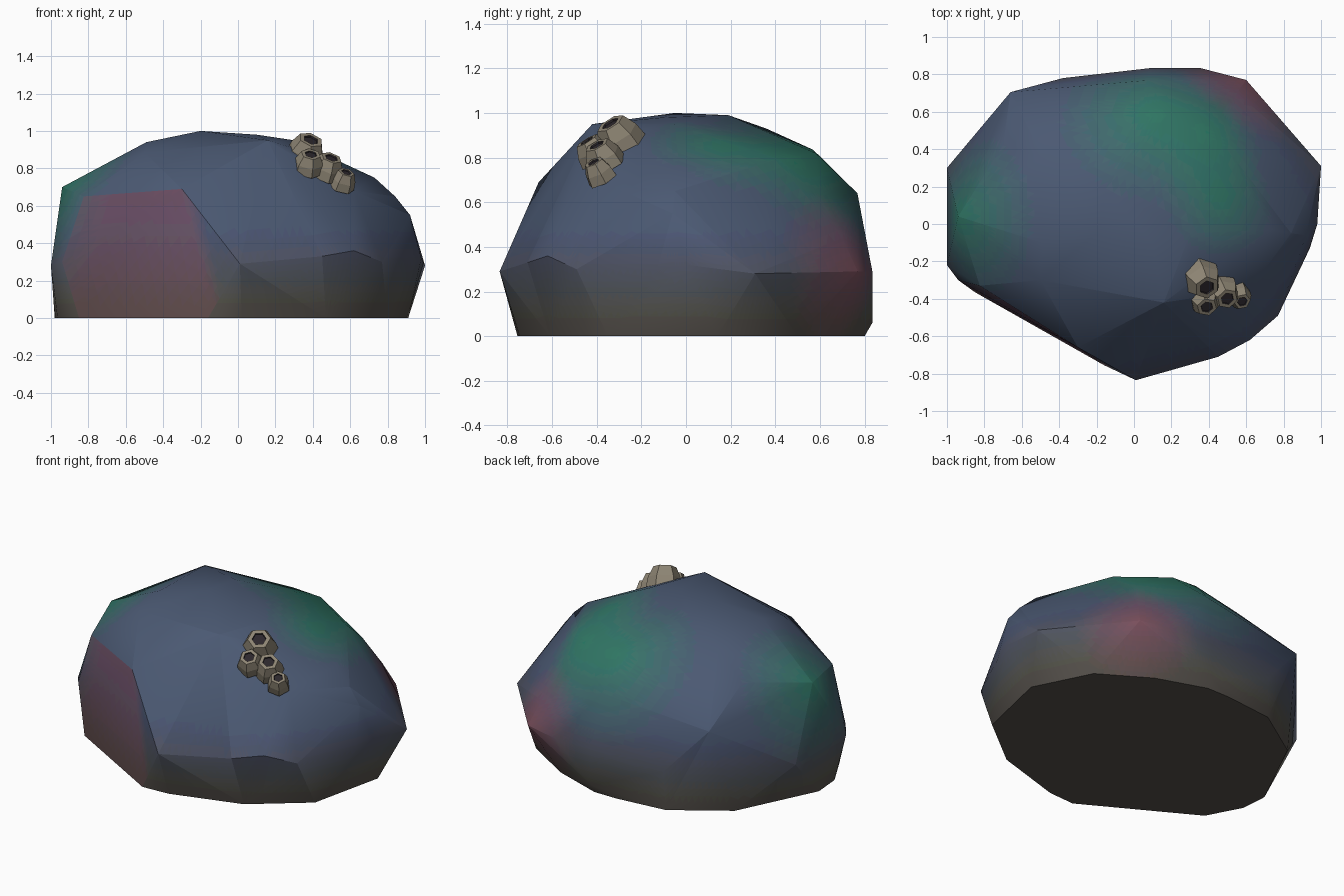
import bpy, bmesh, math
from mathutils import Vector

if "Cube" in bpy.data.objects:
    bpy.data.objects.remove(bpy.data.objects["Cube"])

materials = {}


def material(col):
    """One flat-colour material per quantised colour."""
    key = tuple(round(c / 0.01) for c in col)
    if key not in materials:
        m = bpy.data.materials.new("stone_tint_%d" % len(materials))
        m.diffuse_color = (*[k * 0.01 for k in key], 1)
        m.use_nodes = True
        m.node_tree.nodes["Principled BSDF"].inputs["Base Color"].default_value = m.diffuse_color
        materials[key] = m
    return materials[key]


def slot(mesh, mat):
    i = mesh.materials.find(mat.name)
    if i < 0:
        mesh.materials.append(mat)
        i = len(mesh.materials) - 1
    return i


# ---------- boulder: hull of its main corners ----------
foot = [(-.16, -.755), (.02, -.745), (.47, -.61), (.8, -.35), (.91, .14), (.73, .5), (.42, .69),
        (.1, .8), (-.06, .8), (-.39, .765), (-.73, .54), (-.98, .03), (-.965, -.15), (-.85, -.365)]
upper = [
    # widest belt
    (.01, -.835, .29), (.45, -.71, .33), (.62, -.62, .36), (.77, -.49, .3), (.94, -.13, .3),
    (.98, 0, .32), (1, .31, .28), (.6, .77, .29), (.35, .835, .29), (.1, .835, .06),
    (.1, .835, .29), (-.38, .78, .25), (-.66, .705, .56), (-1, .3, .28), (-1, -.22, .28),
    (-.94, -.3, .3), (-.825, -.33, .65), (-.3, -.66, .69),
    # shoulders
    (-.94, .04, .7), (-.7, .42, .78), (.07, .768, .64), (.92, -.06, .55), (.84, -.05, .65),
    (.73, -.03, .75), (.62, -.35, .68), (.19, .58, .82), (0, .57, .835), (.5, .4, .79),
    (.47, .6, .63), (.55, .7, .44),
    # crown
    (-.49, .36, .93), (-.5, -.3, .885), (-.49, -.1, .94), (-.2, -.05, 1), (-.15, .19, .99),
    (.1, -.1, .98), (.3, -.05, .95), (.16, -.42, .95), (.32, -.3, .9),
]
bm = bmesh.new()
for p in [(x, y, 0) for x, y in foot] + upper:
    bm.verts.new(p)
bmesh.ops.convex_hull(bm, input=bm.verts[:])
bmesh.ops.delete(bm, geom=[v for v in bm.verts if not v.link_faces], context='VERTS')
bmesh.ops.recalc_face_normals(bm, faces=bm.faces[:])
bm.normal_update()


def corner_normal(loop):
    """Average of neighbouring faces that meet at a shallow angle."""
    n0 = loop.face.normal
    total = Vector()
    for l in loop.vert.link_loops:
        if n0.dot(l.face.normal) > math.cos(math.radians(45)):
            total += l.face.normal * l.calc_angle()
    return total.normalized()


def mix(a, b, t):
    t = max(0, min(1, t))
    return [x + (y - x) * t for x, y in zip(a, b)]


SLATE, EARTH = (.07, .095, .17), (.09, .085, .07)
MOSS, ROSE = (.02, .2, .125), (.22, .075, .105)
moss_spots = [((-.94, .04, .7), .5), ((.1, .6, .83), .55), ((.4, .5, .8), .4), ((.47, .15, .87), .35)]


def tint(p, n):
    c = mix(EARTH, SLATE, (p.z - .08) / .38)
    for centre, r in moss_spots:
        c = mix(c, MOSS, .9 * (1 - (p - Vector(centre)).length / r))
    c = mix(c, ROSE, .9 * (1 - (p - Vector((.6, .77, .3))).length / .4))
    if n.dot(Vector((-.475, -.88, 0))) > .95:
        # rosy front-left facet, fading out at both ends
        edge = -.14 - .22 * p.z
        c = mix(c, ROSE, min(.3 + .4 * p.z, (p.x + 1.1) * 1.3, (edge + .08 - p.x) * 6))
    return c


# each hull facet becomes a fine flat grid so the colours can fade across it
N = 11
verts, index, faces, normals, cols = [], {}, [], [], []


def vertex(p):
    k = tuple(round(c, 4) for c in p)
    if k not in index:
        index[k] = len(verts)
        verts.append(p)
    return index[k]


for f in bm.faces:
    P = [l.vert.co.copy() for l in f.loops]
    Q = [corner_normal(l) for l in f.loops]
    n = 1 if f.normal.z < -.9 else N

    def blend(T, i, j):
        return T[0] * ((n - i - j) / n) + T[1] * (i / n) + T[2] * (j / n)

    for i in range(n):
        for j in range(n - i):
            tris = [((i, j), (i + 1, j), (i, j + 1))]
            if i + j < n - 1:
                tris.append(((i + 1, j), (i + 1, j + 1), (i, j + 1)))
            for t in tris:
                pts = [blend(P, *c) for c in t]
                ids = [vertex(p) for p in pts]
                if len(set(ids)) < 3:
                    continue
                faces.append(ids)
                normals += [blend(Q, *c).normalized() for c in t]
                cols.append(tint(sum(pts, Vector()) / 3, f.normal))
bm.free()

me = bpy.data.meshes.new("boulder")
me.from_pydata(verts, [], faces)
for poly, c in zip(me.polygons, cols):
    poly.material_index = slot(me, material(c))
    poly.use_smooth = True
me.update()
me.normals_split_custom_set(normals)
bpy.context.collection.objects.link(bpy.data.objects.new("boulder", me))

# ---------- barnacles: six-sided cones with a dark opening ----------
shell = bpy.data.materials.new("shell")
shell.diffuse_color = (.27, .235, .175, 1)
shell.use_nodes = True
shell.node_tree.nodes["Principled BSDF"].inputs["Base Color"].default_value = shell.diffuse_color
dark = bpy.data.materials.new("shell_opening")
dark.diffuse_color = (.025, .02, .025, 1)
dark.use_nodes = True
dark.node_tree.nodes["Principled BSDF"].inputs["Base Color"].default_value = dark.diffuse_color


def barnacle(name, mouth, axis, r, h, spin):
    axis = Vector(axis).normalized()
    rings = [(r * 1.08, -h), (r * .98, -h * .5), (r * .68, 0), (r * .42, 0), (r * .4, -h * .08)]
    b = bmesh.new()
    loops = []
    for rad, z in rings:
        loops.append([b.verts.new((rad * math.cos(spin + k * math.pi / 3),
                                   rad * math.sin(spin + k * math.pi / 3), z)) for k in range(6)])
    for s, (lo, hi) in enumerate(zip(loops, loops[1:])):
        for k in range(6):
            f = b.faces.new((lo[k], lo[(k + 1) % 6], hi[(k + 1) % 6], hi[k]))
            f.material_index = 1 if s == 3 else 0
    b.faces.new(loops[-1]).material_index = 1
    b.faces.new(loops[0][::-1])
    m = bpy.data.meshes.new(name)
    b.to_mesh(m)
    b.free()
    m.materials.append(shell)
    m.materials.append(dark)
    ob = bpy.data.objects.new(name, m)
    ob.location = mouth
    ob.rotation_mode = 'QUATERNION'
    ob.rotation_quaternion = axis.to_track_quat('Z', 'Y')
    bpy.context.collection.objects.link(ob)


barnacle("barnacle_large", (.39, -.34, .953), (.3, -.5, .8), .1, .13, .1)
barnacle("barnacle_lower", (.39, -.445, .876), (.15, -.5, .8), .08, .1, .5)
barnacle("barnacle_middle", (.5, -.4, .857), (.3, -.45, .85), .085, .11, .2)
barnacle("barnacle_small", (.58, -.415, .78), (.3, -.45, .85), .066, .095, .6)
